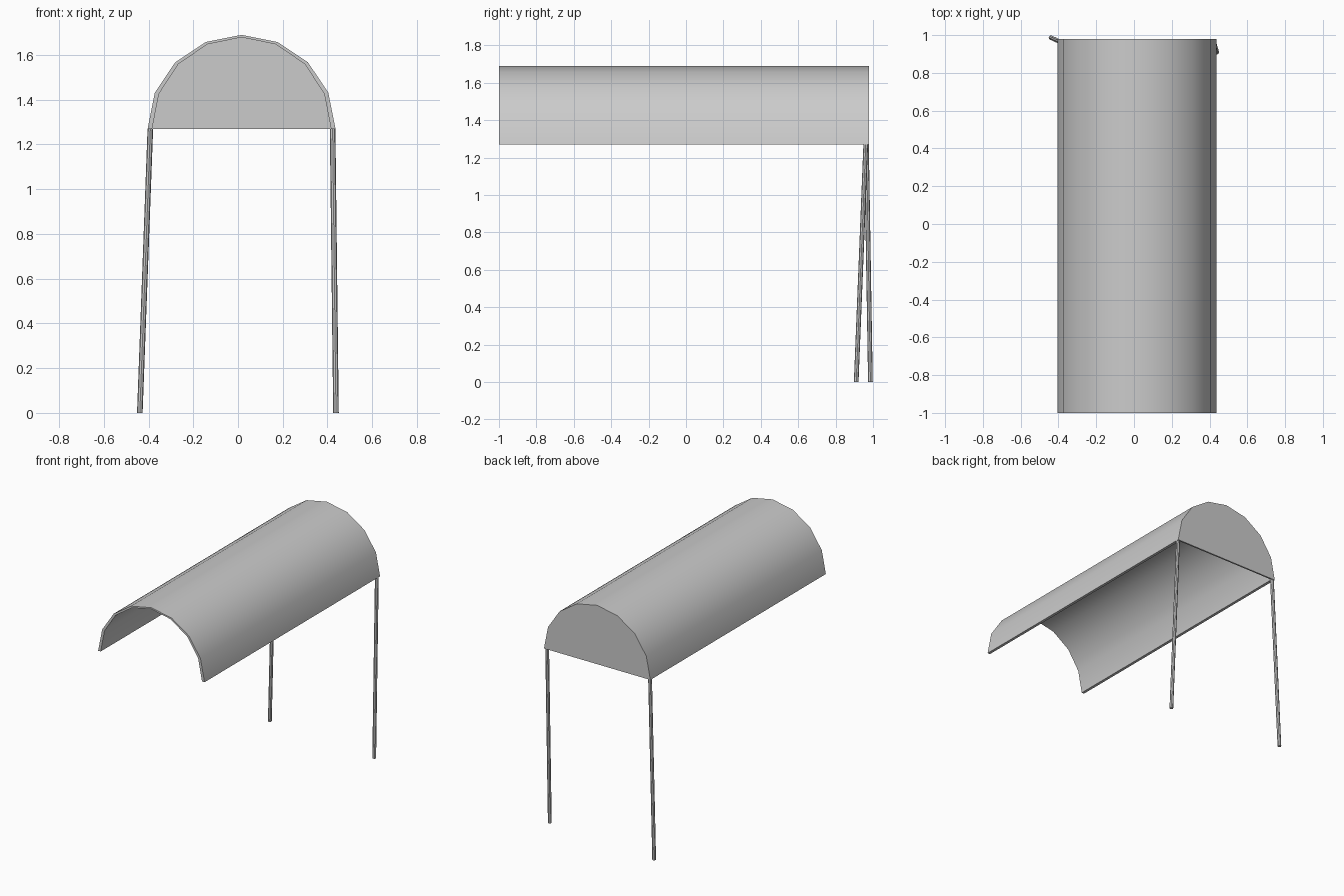
import bpy, bmesh, math
from mathutils import Vector

if "Cube" in bpy.data.objects:
    bpy.data.objects.remove(bpy.data.objects["Cube"])

CX, BASE, R = 0.016, 1.27, 0.42
SEG = 8


def arc(rx, rz):
    return [(CX + rx * math.cos(math.pi * i / SEG),
             BASE + rz * math.sin(math.pi * i / SEG)) for i in range(SEG + 1)]


def finish(name, bm):
    bmesh.ops.recalc_face_normals(bm, faces=bm.faces)
    me = bpy.data.meshes.new(name)
    bm.to_mesh(me)
    bm.free()
    ob = bpy.data.objects.new(name, me)
    bpy.context.collection.objects.link(ob)
    bpy.ops.object.select_all(action='DESELECT')
    ob.select_set(True)
    bpy.context.view_layer.objects.active = ob
    bpy.ops.object.shade_smooth_by_angle(angle=math.radians(40))
    return ob


def loop(bm, pts, y):
    return [bm.verts.new((x, y, z)) for x, z in pts]


def bridge(bm, a, b):
    n = len(a)
    for i in range(n):
        j = (i + 1) % n
        bm.faces.new((a[i], a[j], b[j], b[i]))


# Arched roof shell, thin at the crown and thicker at the eaves
bm = bmesh.new()
outer, inner = arc(R, R), arc(0.4, 0.409)
rings = []
for y in (-1.0, 0.968):
    o, i = loop(bm, outer, y), loop(bm, inner, y)
    for k in range(SEG):
        bm.faces.new((o[k], o[k + 1], i[k + 1], i[k]))
    rings.append(o + i[::-1])
bridge(bm, rings[0], rings[1])
finish("arched_roof", bm)

# Half-round panel closing the back
bm = bmesh.new()
front, back = loop(bm, outer, 0.968), loop(bm, outer, 0.979)
bm.faces.new(front)
bm.faces.new(back)
bridge(bm, front, back)
finish("back_panel", bm)


# Slightly splayed round legs with level ends
def leg(name, bottom, top, radius=0.0125):
    bm = bmesh.new()
    ends = []
    for c in (bottom, top):
        c = Vector(c)
        ends.append([bm.verts.new(c + Vector((radius * math.cos(math.tau * k / 8),
                                              radius * math.sin(math.tau * k / 8), 0)))
                     for k in range(8)])
    bridge(bm, ends[0], ends[1])
    for e in ends:
        bm.faces.new(e)
    finish(name, bm)


leg("left_leg", (-0.439, 0.986, 0), (-0.392, 0.965, BASE))
leg("right_leg", (0.438, 0.91, 0), (0.423, 0.961, BASE))
